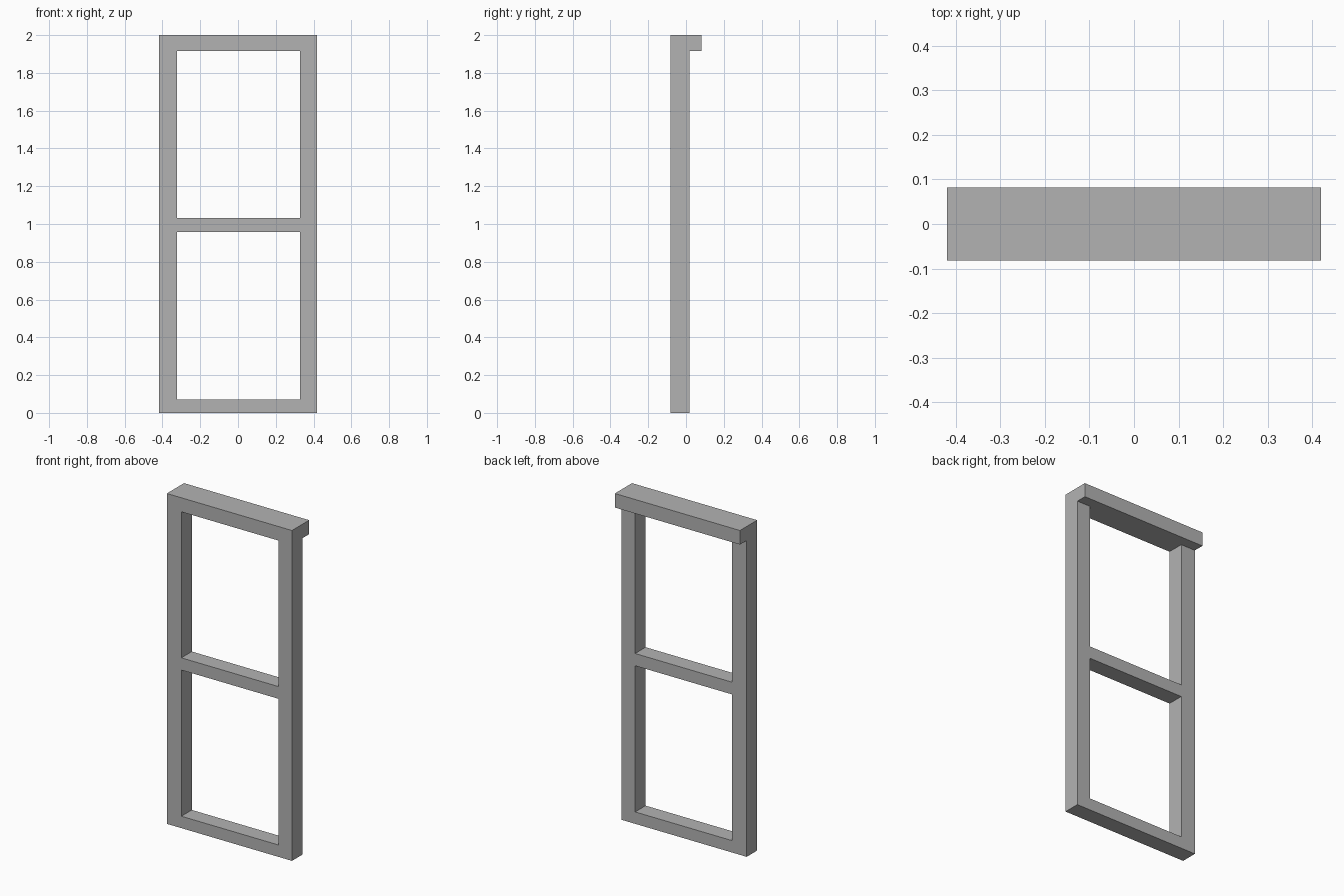
import bpy
import bmesh

cube = bpy.data.objects.get("Cube")
if cube:
    bpy.data.objects.remove(cube, do_unlink=True)

grey = bpy.data.materials.new("plain_grey")
grey.use_nodes = True
grey.diffuse_color = (0.45, 0.45, 0.45, 1)
grey.node_tree.nodes["Principled BSDF"].inputs["Base Color"].default_value = grey.diffuse_color

# Shared frame dimensions
HALF_W, TOP = 0.419, 2.0
FRONT, BACK, LEDGE_BACK = -0.082, 0.018, 0.082
OPEN_R, OPEN_L = -0.322, 0.328
HEAD_Z = 1.915


def box(name, x, y, z):
    """Box spanning the given (min, max) ranges."""
    bm = bmesh.new()
    bmesh.ops.create_cube(bm, size=1)
    for v in bm.verts:
        v.co = [r[0] if c < 0 else r[1] for c, r in zip(v.co, (x, y, z))]
    mesh = bpy.data.meshes.new(name)
    bm.to_mesh(mesh)
    bm.free()
    mesh.materials.append(grey)
    obj = bpy.data.objects.new(name, mesh)
    bpy.context.collection.objects.link(obj)
    return obj


depth = (FRONT, BACK)
opening = (OPEN_R, OPEN_L)

# Upright posts
box("right_post", (-HALF_W, OPEN_R), depth, (0, HEAD_Z))
box("left_post", (OPEN_L, HALF_W), depth, (0, HEAD_Z))

# Cross rails between the posts
box("bottom_rail", opening, depth, (0, 0.072))
box("middle_rail", opening, depth, (0.957, 1.031))

# Deeper head beam overhanging the back
box("head_beam", (-HALF_W, HALF_W), (FRONT, LEDGE_BACK), (HEAD_Z, TOP))
